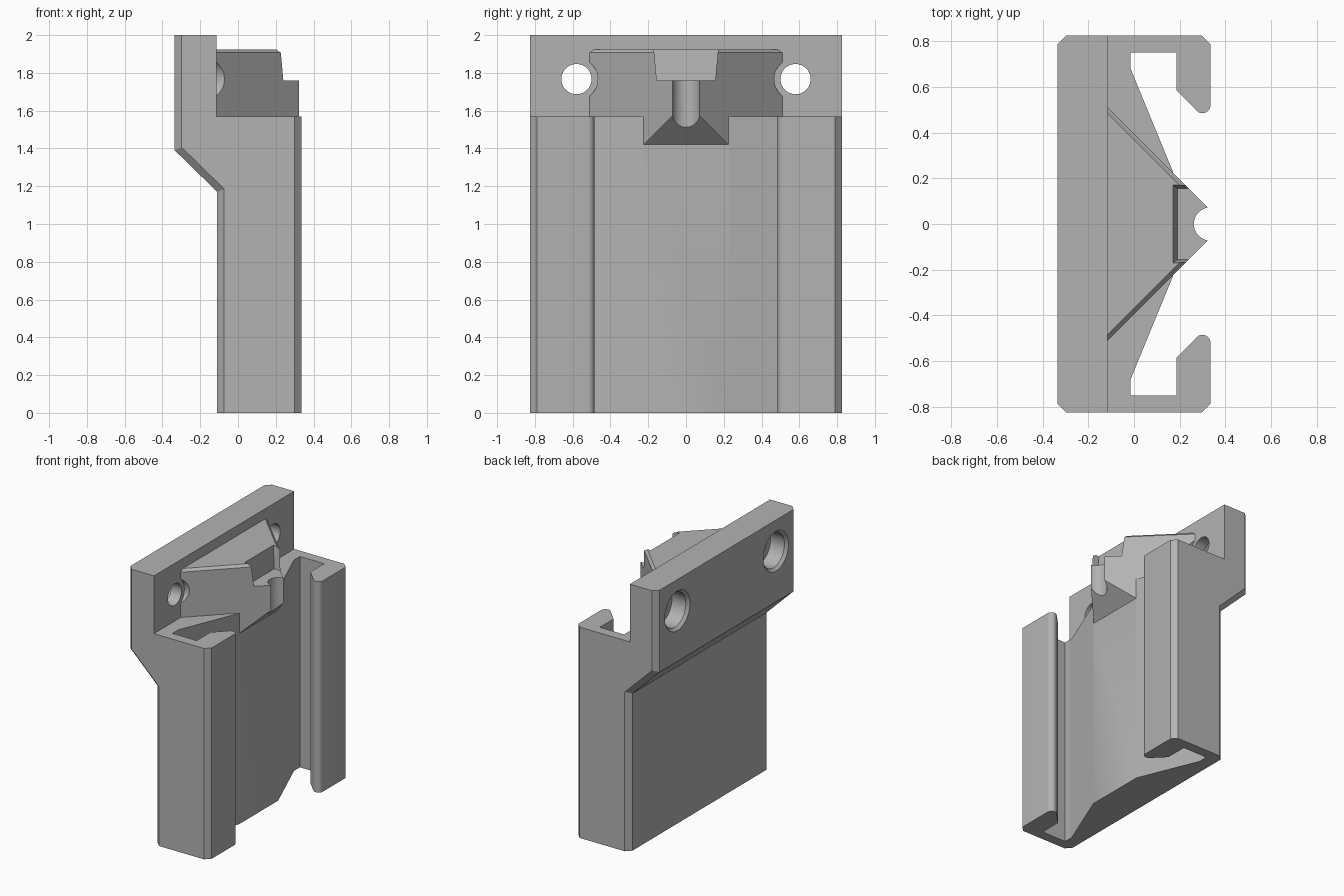
import bpy, bmesh, math
from mathutils import Vector, Matrix

if "Cube" in bpy.data.objects:
    bpy.data.objects.remove(bpy.data.objects["Cube"])

grey = bpy.data.materials.new("plain_grey")
grey.use_nodes = True
COLOUR = (0.45, 0.45, 0.45, 1)
grey.diffuse_color = COLOUR
grey.node_tree.nodes["Principled BSDF"].inputs["Base Color"].default_value = COLOUR


def finish(bm, name):
    bmesh.ops.recalc_face_normals(bm, faces=bm.faces)
    mesh = bpy.data.meshes.new(name)
    bm.to_mesh(mesh)
    bm.free()
    mesh.materials.append(grey)
    obj = bpy.data.objects.new(name, mesh)
    bpy.context.collection.objects.link(obj)
    return obj


def prism(points, offset):
    """Extrude a closed outline of 3D points along an offset."""
    bm = bmesh.new()
    face = bm.faces.new([bm.verts.new(p) for p in points])
    new = bmesh.ops.extrude_face_region(bm, geom=[face])["geom"]
    moved = [v for v in new if isinstance(v, bmesh.types.BMVert)]
    bmesh.ops.translate(bm, verts=moved, vec=offset)
    bmesh.ops.recalc_face_normals(bm, faces=bm.faces)
    return bm


def tube(name, start, end, r1, r2=None, sides=48):
    """Cylinder or cone between two points."""
    start, end = Vector(start), Vector(end)
    axis = end - start
    turn = axis.to_track_quat("Z", "Y").to_matrix().to_4x4()
    bm = bmesh.new()
    bmesh.ops.create_cone(bm, cap_ends=True, segments=sides, radius1=r1,
                          radius2=r1 if r2 is None else r2, depth=axis.length,
                          matrix=Matrix.Translation((start + end) / 2) @ turn)
    return finish(bm, name)


def combine(target, other, operation):
    mod = target.modifiers.new(operation.lower(), "BOOLEAN")
    mod.operation, mod.object, mod.solver = operation, other, "EXACT"
    bpy.context.view_layer.objects.active = target
    bpy.ops.object.modifier_apply(modifier=mod.name)
    bpy.data.objects.remove(other)


# Bracket body: side outline with the stepped back plate, outer corners chamfered
W = 0.825
outline = [(-0.11, 0), (0.335, 0), (0.335, 1.57), (-0.115, 1.57),
           (-0.115, 2), (-0.335, 2), (-0.335, 1.39), (-0.11, 1.17)]
bm = prism([(x, -W, z) for x, z in outline], (0, 2 * W, 0))


def outer_corner(edge):
    a, b = (v.co for v in edge.verts)
    front = min(a.x, b.x) > 0.3
    back = max(a.x, b.x) < -0.1 and min(a.z, b.z) < 1.5
    return abs(a.y - b.y) < 0.01 and abs(a.z - b.z) > 0.1 and (front or back)


bmesh.ops.bevel(bm, geom=[e for e in bm.edges if outer_corner(e)],
                offset=0.037, segments=1, affect="EDGES")
bracket = finish(bm, "bracket")

# Rail channel with rounded hook tips
half = [(0.5, 0.52)]
for i in range(9):
    a = math.radians(-135 * i / 8)
    half.append((0.3 + 0.035 * math.cos(a), 0.52 + 0.035 * math.sin(a)))
half += [(0.185, 0.587), (0.185, 0.75), (-0.015, 0.75), (-0.015, 0.68), (0.17, 0.23)]
ring = half + [(x, -y) for x, y in reversed(half)]
channel = finish(prism([(x, y, -0.1) for x, y in ring], (0, 0, 1.8)), "channel_cutter")
combine(bracket, channel, "DIFFERENCE")

# Wedge on top: chamfered upper edges and a sloping underside
bm = prism([(-0.2, 0.595, 1.4), (0.395, 0, 1.4), (-0.2, -0.595, 1.4)], (0, 0, 0.525))
rim = [e for e in bm.edges if min(v.co.z for v in e.verts) > 1.9
       and max(v.co.x for v in e.verts) > 0]
bmesh.ops.bevel(bm, geom=rim, offset=0.018, segments=1, affect="EDGES")
cut = bmesh.ops.bisect_plane(bm, geom=bm.verts[:] + bm.edges[:] + bm.faces[:],
                             plane_co=(0.17, 0, 1.42), plane_no=(1, 0, -1),
                             clear_outer=True)["geom_cut"]
bmesh.ops.holes_fill(bm, edges=[e for e in bm.edges if e.is_boundary])
wedge = finish(bm, "wedge")

# Tapered notch and half-round groove in the wedge nose
bm = prism([(0.19, -0.155, 1.76), (0.6, -0.155, 1.76), (0.6, 0.155, 1.76),
            (0.19, 0.155, 1.76)], (0, 0, 0.24))
for v in bm.verts:
    if v.co.z > 1.9:
        v.co.y *= 1.14
        v.co.x -= 0.027
combine(wedge, finish(bm, "notch_cutter"), "DIFFERENCE")
combine(wedge, tube("groove_cutter", (0.335, 0, 1.3), (0.335, 0, 2.1), 0.073), "DIFFERENCE")
combine(bracket, wedge, "UNION")

# Screw holes: through bore, head clearance in front, chamfered recess behind
for y in (-0.58, 0.58):
    for x1, x2, r1, r2 in ((-0.5, 0.5, 0.08, 0.08), (-0.115, 0.5, 0.113, 0.113),
                           (-0.4, -0.2, 0.128, 0.128), (-0.345, -0.315, 0.158, 0.128)):
        cutter = tube("screw_cutter", (x1, y, 1.767), (x2, y, 1.767), r1, r2)
        combine(bracket, cutter, "DIFFERENCE")

bpy.ops.object.select_all(action="DESELECT")
bracket.select_set(True)
bpy.context.view_layer.objects.active = bracket
bpy.ops.object.shade_smooth_by_angle(angle=math.radians(30))
